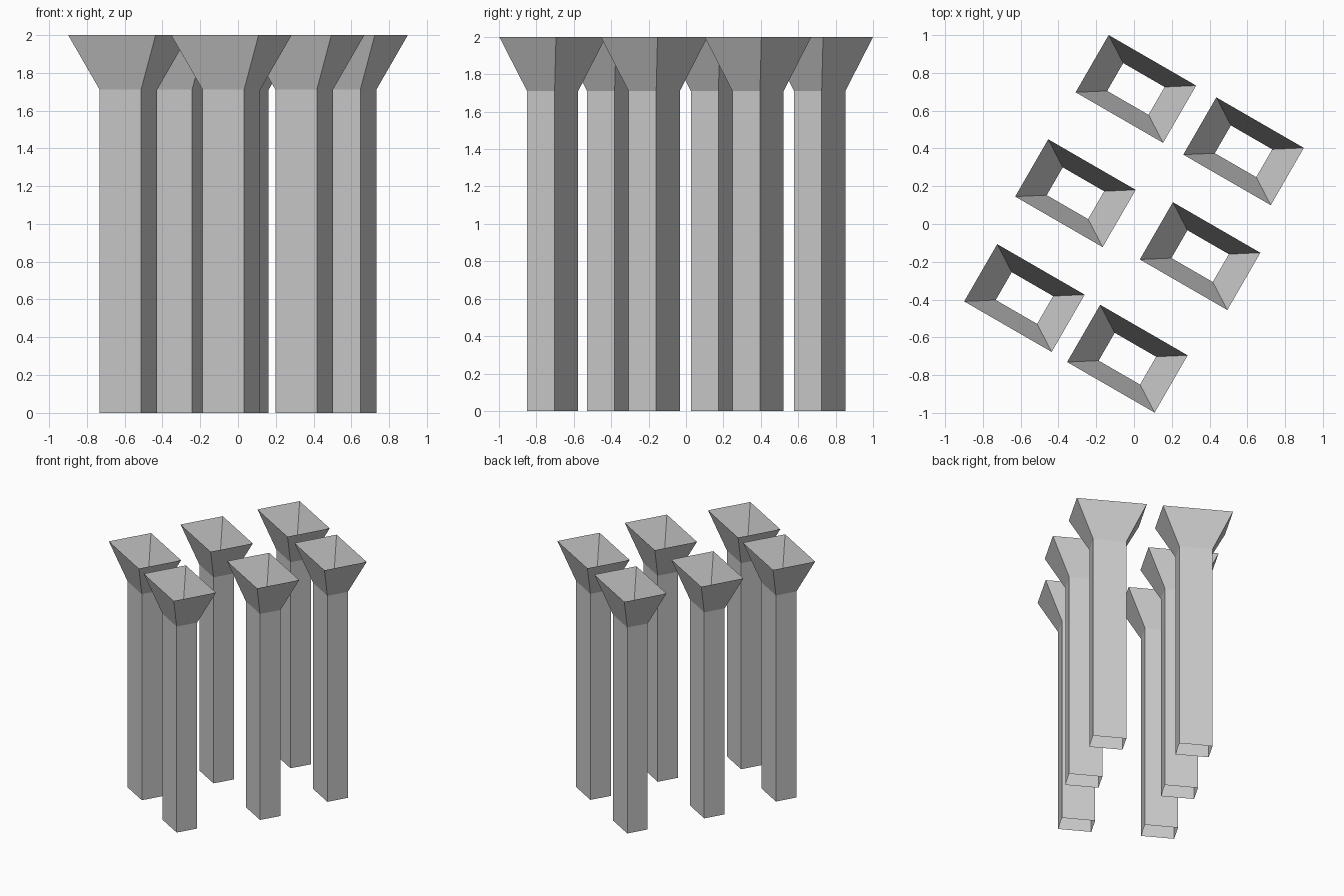
import bpy, bmesh, math
from mathutils import Matrix

cube = bpy.data.objects.get("Cube")
if cube:
    bpy.data.objects.remove(cube, do_unlink=True)

# Single grey finish
GREY = (0.6, 0.6, 0.6, 1.0)
grey = bpy.data.materials.new("plain grey")
grey.use_nodes = True
grey.diffuse_color = GREY
grey.node_tree.nodes["Principled BSDF"].inputs["Base Color"].default_value = GREY

# Height, length and width of each cross-section, bottom to top
SECTIONS = [(0.0, 0.253, 0.17), (1.71, 0.253, 0.17), (2.0, 0.535, 0.35)]
TURN = Matrix.Rotation(math.radians(-30), 4, "Z")


def flared_tube(name, x, y):
    """Open rectangular shaft that widens into a funnel at the top."""
    bm = bmesh.new()
    rings = [[bm.verts.new((sx * length / 2, sy * width / 2, z))
              for sx, sy in ((-1, -1), (1, -1), (1, 1), (-1, 1))]
             for z, length, width in SECTIONS]
    for low, high in zip(rings, rings[1:]):
        for i in range(4):
            j = (i + 1) % 4
            bm.faces.new((low[i], low[j], high[j], high[i]))
    bm.transform(TURN)
    mesh = bpy.data.meshes.new(name)
    bm.to_mesh(mesh)
    bm.free()
    mesh.materials.append(grey)
    obj = bpy.data.objects.new(name, mesh)
    obj.location = (x, y, 0)
    bpy.context.collection.objects.link(obj)


# Two staggered rows of three columns
COLUMNS = {
    "back_right_column": (0.01, 0.715),
    "back_left_column": (0.58, 0.385),
    "middle_right_column": (-0.31, 0.163),
    "middle_left_column": (0.35, -0.17),
    "front_right_column": (-0.58, -0.392),
    "front_left_column": (-0.035, -0.713),
}
for name, (x, y) in COLUMNS.items():
    flared_tube(name, x, y)
